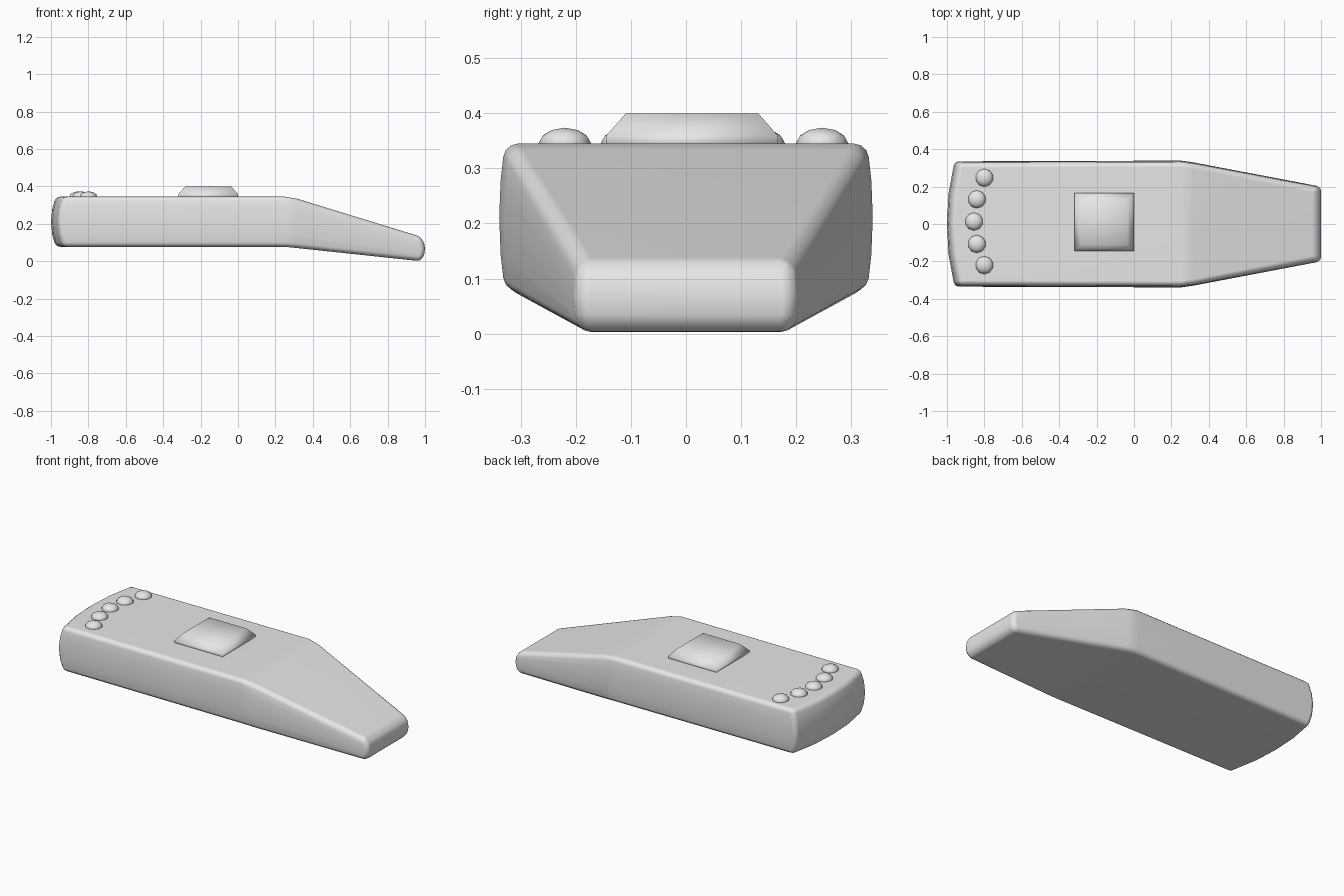
import bpy, bmesh

if "Cube" in bpy.data.objects:
    bpy.data.objects.remove(bpy.data.objects["Cube"])

grey = bpy.data.materials.new("plain_grey")
grey.use_nodes = True
COLOUR = (0.8, 0.8, 0.8, 1)
grey.diffuse_color = COLOUR
grey.node_tree.nodes["Principled BSDF"].inputs["Base Color"].default_value = COLOUR

TOP = 0.345


def finish(name, bm):
    """Turn a bmesh into a smooth shaded object."""
    bmesh.ops.recalc_face_normals(bm, faces=bm.faces)
    for face in bm.faces:
        face.smooth = True
    mesh = bpy.data.meshes.new(name)
    bm.to_mesh(mesh)
    bm.free()
    mesh.materials.append(grey)
    obj = bpy.data.objects.new(name, mesh)
    bpy.context.collection.objects.link(obj)
    return obj


# Body: half outline from the back centre to the tip as (x, y, low z, high z)
half = [
    (-1.0, 0.0, 0.077, TOP),
    (-0.992, 0.16, 0.077, TOP),
    (-0.96, 0.335, 0.077, TOP),
    (0.25, 0.339, 0.077, TOP),
    (0.32, 0.329, 0.070, 0.333),
    (1.0, 0.2, 0.0, 0.131),
]
outline = half + [(x, -y, lo, hi) for x, y, lo, hi in reversed(half[1:])]
count = len(outline)

bm = bmesh.new()
rings = []
for level in range(5):
    t = level / 4
    tuck = 1 - 4 * t * (1 - t)  # sides bulge outwards at mid height
    ring = []
    for x, y, lo, hi in outline:
        if x < -0.9:
            x += 0.025 * tuck
        elif x > 0.9:
            x -= 0.022 * tuck
        y -= 0.01 * tuck * ((y > 0) - (y < 0))
        ring.append(bm.verts.new((x, y, lo + t * (hi - lo))))
    rings.append(ring)

for a, b in zip(rings, rings[1:]):
    for i in range(count):
        j = (i + 1) % count
        bm.faces.new((a[i], a[j], b[j], b[i]))
for ring in (rings[0], rings[-1]):
    for cap in ((0, 1, 2, 3, 8, 9, 10), (3, 4, 7, 8), (4, 5, 6, 7)):
        bm.faces.new([ring[i] for i in cap])

bmesh.ops.recalc_face_normals(bm, faces=bm.faces)
sharp = [e for e in bm.edges if e.calc_face_angle(0) > 0.6]
bmesh.ops.bevel(bm, geom=sharp, offset=0.024, segments=3, profile=0.5,
                affect='EDGES', clamp_overlap=True)
body = finish("body", bm)
body.modifiers.new("even_shading", 'WEIGHTED_NORMAL')

# Large push button: square base with a sloping pillow top
bm = bmesh.new()
layers = []
for z, inset in ((TOP - 0.01, 0), (0.359, 0), (0.4, 0.036)):
    x0, x1, y0, y1 = -0.318 + inset, -inset, -0.145 + inset, 0.167 - inset
    layers.append([bm.verts.new((x, y, z))
                   for x, y in ((x0, y0), (x1, y0), (x1, y1), (x0, y1))])
for a, b in zip(layers, layers[1:]):
    for i in range(4):
        j = (i + 1) % 4
        bm.faces.new((a[i], a[j], b[j], b[i]))
bm.faces.new(layers[0])
bm.faces.new(layers[-1])
finish("push_button", bm)

# Arc of five flattened studs near the back
studs = [(-0.80, 0.247), (-0.84, 0.132), (-0.855, 0.013), (-0.84, -0.107), (-0.80, -0.22)]
for number, (x, y) in enumerate(studs, 1):
    bm = bmesh.new()
    bmesh.ops.create_icosphere(bm, subdivisions=2, radius=0.048)
    bmesh.ops.scale(bm, vec=(1, 1, 0.6), verts=bm.verts)
    bmesh.ops.translate(bm, vec=(x, y, TOP), verts=bm.verts)
    finish(f"stud_{number}", bm)
